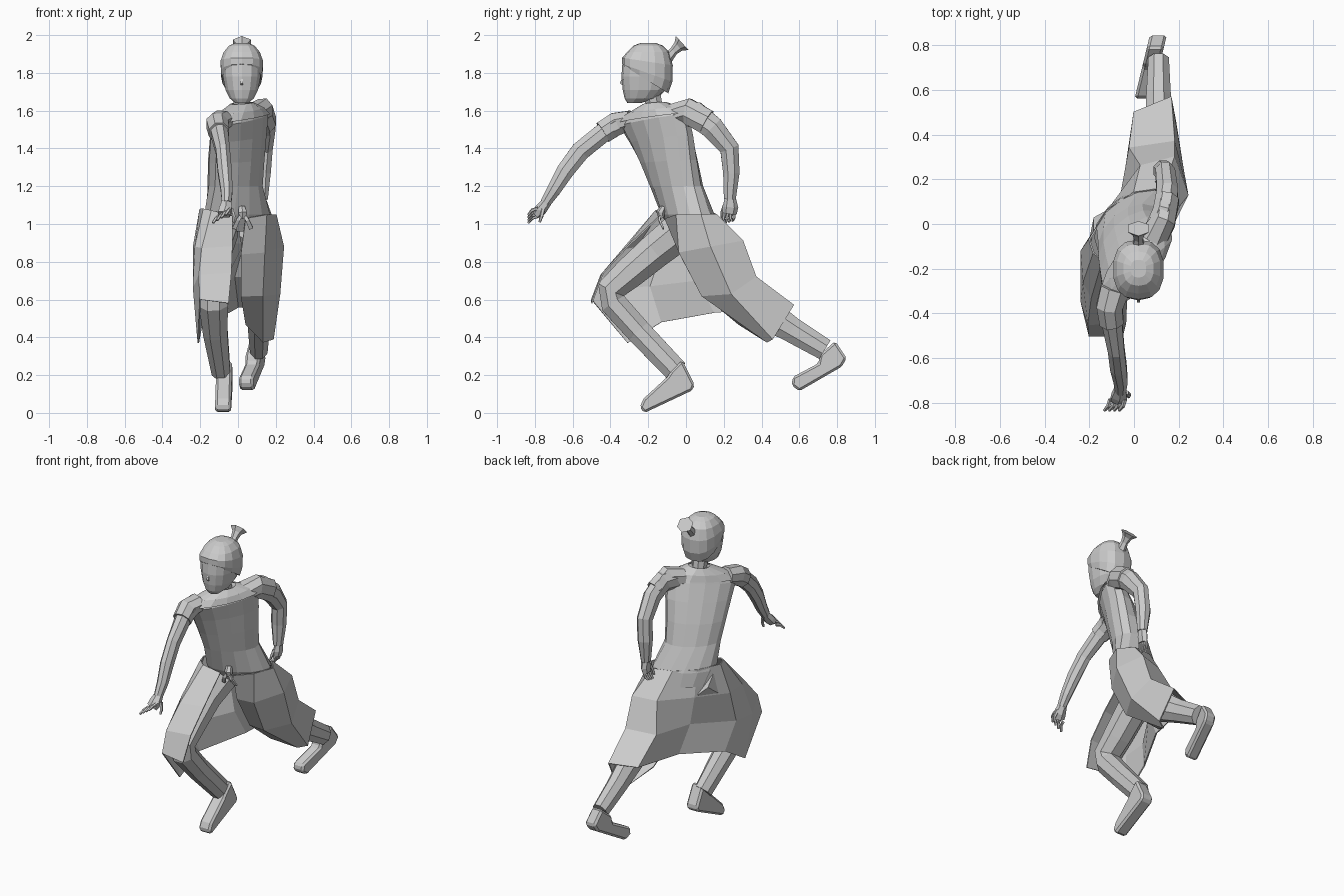
import bpy, bmesh, math
from mathutils import Vector as V


def make(name, verts, faces):
    me = bpy.data.meshes.new(name)
    me.from_pydata([tuple(v) for v in verts], [], faces)
    bm = bmesh.new()
    bm.from_mesh(me)
    bmesh.ops.recalc_face_normals(bm, faces=bm.faces)
    bm.to_mesh(me)
    bm.free()
    ob = bpy.data.objects.new(name, me)
    bpy.context.collection.objects.link(ob)
    return ob


def loft(name, rings, caps=True):
    n = len(rings[0])
    verts = [p for r in rings for p in r]
    faces = [(i * n + j, i * n + (j + 1) % n, (i + 1) * n + (j + 1) % n, (i + 1) * n + j)
             for i in range(len(rings) - 1) for j in range(n)]
    if caps:
        faces += [tuple(range(n)), tuple(range(len(verts) - n, len(verts)))]
    return make(name, verts, faces)


def flat_ring(cx, cy, cz, a, b, deg=0, slope=0, yslope=0, n=14, p=1.0):
    """Near-horizontal (super)ellipse, turned about z and tilted."""
    c, s = math.cos(math.radians(deg)), math.sin(math.radians(deg))
    out = []
    for k in range(n):
        t = math.tau * (k + .5) / n
        ct, st = math.cos(t), math.sin(t)
        u, v = a * math.copysign(abs(ct) ** p, ct), b * math.copysign(abs(st) ** p, st)
        out.append(V((cx + u * c - v * s, cy + u * s + v * c, cz + slope * u + yslope * v)))
    return out


def tube(name, pts, n=8):
    """Limb through (x, y, z, side radius, other radius) stations."""
    P = [V(p[:3]) for p in pts]
    rings = []
    for i, p in enumerate(pts):
        d = (P[min(i + 1, len(P) - 1)] - P[max(i - 1, 0)]).normalized()
        side = (V((1, 0, 0)) - d * d.x).normalized()
        up = d.cross(side)
        rings.append([P[i] + side * p[3] * math.cos(math.tau * (k + .5) / n)
                      + up * p[4] * math.sin(math.tau * (k + .5) / n) for k in range(n)])
    return loft(name, rings)


def foot(name, profile, xc, w):
    """Side profile (y, z) given width, xc(y) is the centre line."""
    ob = loft(name, [[V((xc(y) + s * w, y, z)) for y, z in profile] for s in (-1, 1)])
    m = ob.modifiers.new("bevel", 'BEVEL')
    m.width, m.segments = .012, 1


# Torso, twisted with the right shoulder forward
loft("tunic_torso", [flat_ring(*r) for r in [
    (.0, .04, .96, .17, .10, 28, 0),
    (.0, .01, 1.05, .195, .12, 30, 0),
    (-.015, -.05, 1.2, .17, .112, 42, 0),
    (-.01, -.09, 1.33, .185, .11, 46, .05),
    (.0, -.13, 1.45, .205, .10, 50, .1),
    (.01, -.17, 1.55, .22, .09, 52, .15),
    (.015, -.17, 1.60, .16, .075, 52, .15),
    (.02, -.165, 1.63, .07, .055, 52, .1)]])
loft("collar", [flat_ring(*r) for r in [
    (.01, -.18, 1.56, .235, .095, 52, .12),
    (.015, -.175, 1.60, .17, .085, 52, .12),
    (.02, -.165, 1.64, .065, .06, 52, .1)]], caps=False)

# Head, hair and face
tube("neck", [(.02, -.13, 1.56, .05, .05), (.02, -.165, 1.62, .045, .045), (.02, -.19, 1.72, .05, .055)])
loft("head", [flat_ring(.02, *r, p=.85) for r in [
    (-.275, 1.64, .035, .035), (-.24, 1.665, .065, .085), (-.22, 1.71, .088, .115),
    (-.212, 1.78, .102, .13), (-.207, 1.85, .106, .13), (-.2, 1.91, .09, .105),
    (-.2, 1.945, .06, .07)]])
loft("hair_cap", [flat_ring(.02, y, z, a, b, 0, 0, -s, p=.8) for y, z, a, b, s in [
    (-.212, 1.765, .104, .118, .62), (-.205, 1.80, .113, .133, .35), (-.204, 1.86, .114, .134, .15),
    (-.2, 1.91, .098, .112, 0), (-.2, 1.945, .068, .077, 0), (-.2, 1.958, .035, .04, 0)]])
tube("topknot", [(.02, -.10, 1.875, .03, .03), (.02, -.065, 1.915, .022, .022),
                 (.02, -.04, 1.94, .03, .03), (.02, -.02, 1.958, .055, .05)], 6)
tube("nose", [(.02, -.33, 1.78, .006, .006), (.02, -.345, 1.745, .01, .008), (.02, -.33, 1.735, .006, .006)], 4)

# Arms and short sleeves
tube("right_arm", [(-.10, -.33, 1.54, .06, .06), (-.10, -.43, 1.49, .05, .055), (-.08, -.56, 1.385, .04, .055),
                   (-.07, -.64, 1.28, .04, .05), (-.06, -.70, 1.18, .034, .04), (-.06, -.745, 1.11, .027, .03)])
tube("right_sleeve", [(-.085, -.29, 1.55, .07, .055), (-.11, -.37, 1.53, .063, .066),
                      (-.10, -.44, 1.485, .058, .064)])
tube("left_arm", [(.10, -.03, 1.58, .06, .07), (.135, .05, 1.58, .055, .073), (.15, .14, 1.51, .052, .066),
                  (.14, .23, 1.40, .047, .055), (.13, .24, 1.27, .047, .047), (.13, .232, 1.13, .03, .034)])
tube("left_sleeve", [(.08, -.07, 1.58, .07, .06), (.13, .01, 1.597, .06, .073), (.15, .11, 1.54, .056, .072)])

# Hands
tube("right_palm", [(-.06, -.735, 1.12, .027, .027), (-.065, -.77, 1.075, .04, .032), (-.075, -.79, 1.05, .036, .026)], 6)
tube("left_palm", [(.13, .235, 1.14, .024, .028), (.13, .235, 1.09, .024, .042), (.125, .23, 1.055, .02, .038)], 6)
for i in range(4):
    x, dz = -.105 + .022 * i, .014 * (i - 1)
    tube("right_finger", [(x, -.785, 1.055 + dz, .01, .01), (x - .01, -.815, 1.045 + dz, .01, .01),
                          (x - .028, -.835, 1.02 + dz, .007, .007)], 5)
    y = .202 + .018 * i
    tube("left_finger", [(.125, y, 1.06, .009, .009), (.12, y - .003, 1.03, .009, .009),
                         (.105, y - .01, 1.0 + .005 * i, .006, .006)], 5)
tube("right_thumb", [(-.035, -.755, 1.08, .012, .012), (-.022, -.765, 1.04, .01, .01), (-.025, -.775, 1.01, .007, .007)], 5)
tube("left_thumb", [(.12, .205, 1.10, .011, .011), (.11, .19, 1.06, .009, .009), (.10, .19, 1.03, .006, .006)], 5)

# Trousers
tube("right_trouser", [(-.09, -.01, .98, .10, .11), (-.125, -.16, .86, .095, .10), (-.13, -.30, .74, .09, .09),
                       (-.13, -.40, .65, .085, .08), (-.13, -.385, .58, .083, .075), (-.12, -.25, .43, .07, .072),
                       (-.09, -.05, .22, .053, .068)])
tube("left_trouser", [(.09, .06, .97, .09, .11), (.12, .15, .83, .09, .11), (.12, .26, .68, .085, .10),
                      (.115, .40, .54, .07, .095), (.11, .56, .44, .06, .073), (.11, .735, .335, .05, .062)])

# Feet
foot("right_foot", [(-.02, .28), (.045, .15), (.035, .12), (-.22, .0), (-.245, .03), (-.225, .075), (-.10, .19), (-.08, .22)],
     lambda y: -.072 + .03 * y, .042)
foot("left_foot", [(.79, .38), (.85, .29), (.825, .245), (.60, .115), (.56, .145), (.565, .19), (.70, .262), (.71, .31)],
     lambda y: .05 + (y - .6) * .24, .038)

# Coat skirt draped over both legs, open at the front, sagging between the legs behind
rows = [
    [(.04, -.11, 1.03), (.15, -.05, 1.05), (.20, .08, 1.05), (.13, .16, 1.05), (.0, .14, 1.06),
     (-.12, .06, 1.07), (-.20, -.07, 1.08), (-.18, -.13, 1.08), (-.14, -.16, 1.07), (-.03, -.14, 1.04)],
    [(.015, -.03, .84), (.14, -.035, .85), (.24, .13, .88), (.18, .30, .91), (.03, .26, .90),
     (-.11, .07, .89), (-.235, -.12, .88), (-.225, -.26, .88), (-.19, -.33, .87), (-.03, -.31, .88)],
    [(.015, .10, .62), (.13, .085, .62), (.22, .24, .63), (.18, .37, .72), (-.02, .34, .72),
     (-.07, .06, .70), (-.23, -.19, .67), (-.235, -.35, .66), (-.205, -.45, .73), (-.035, -.44, .74)],
    [(.04, .28, .47), (.13, .43, .375), (.185, .46, .39), (.165, .57, .57), (.0, .50, .56),
     (-.05, .15, .53), (-.19, -.13, .48), (-.21, -.31, .37), (-.20, -.50, .60), (-.05, -.50, .58)]]
w = len(rows[0])
skirt = make("coat_skirt", [p for r in rows for p in r],
             [(i * w + j, i * w + j + 1, (i + 1) * w + j + 1, (i + 1) * w + j) for i in range(3) for j in range(w - 1)])
m = skirt.modifiers.new("thickness", 'SOLIDIFY')
m.thickness, m.offset = .008, 0

# Sash knot and tails
tube("sash_knot", [(.02, -.12, 1.09, .018, .015), (.025, -.135, 1.06, .026, .022), (.025, -.13, 1.03, .018, .015)], 6)
for s in (-1, 1):
    tube("sash_tail", [(.025, -.135, 1.06, .01, .008), (.025 + s * .025, -.14, 1.02, .014, .008),
                       (.025 + s * .045, -.12, .975, .016, .006)], 4)
